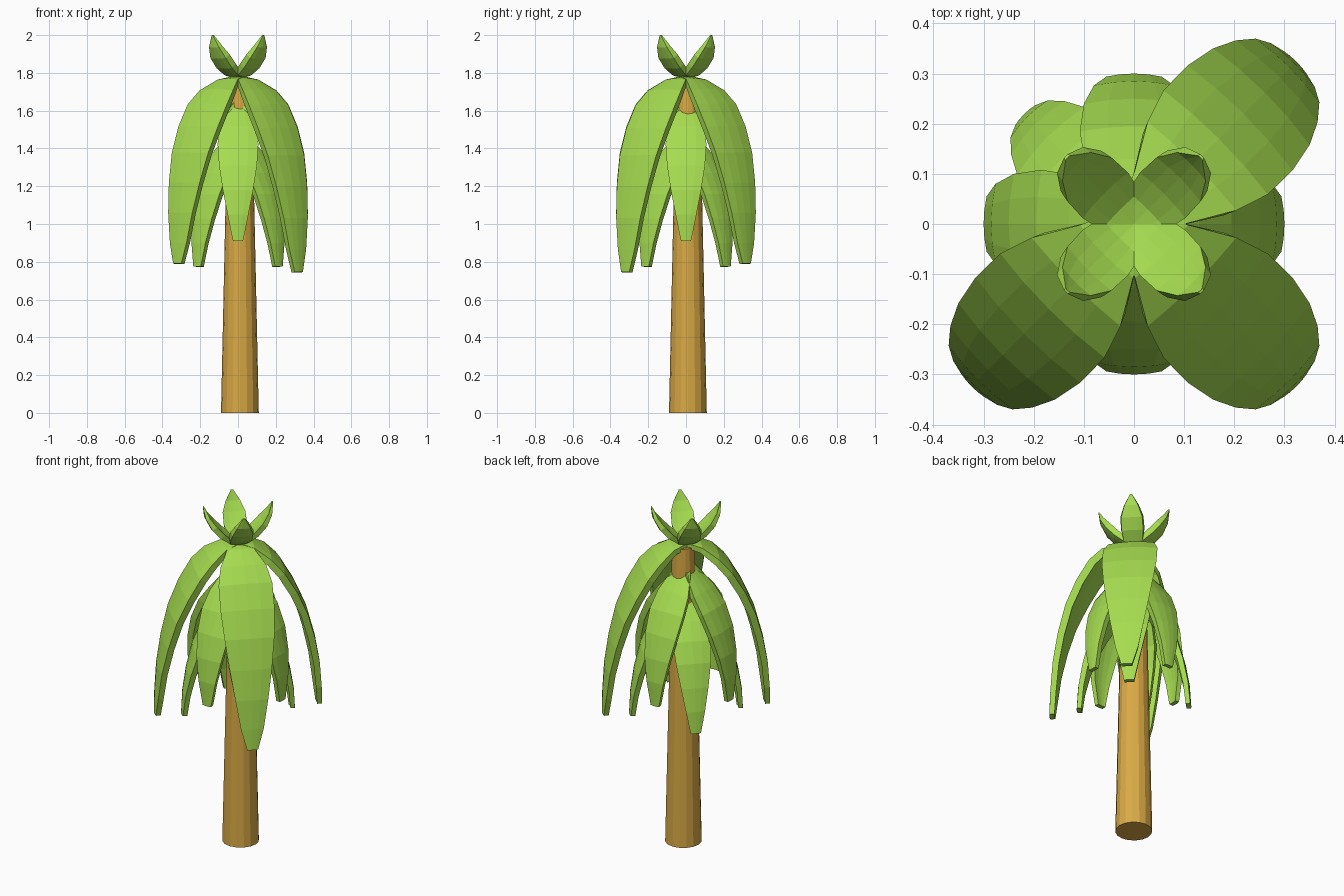
import bpy, bmesh, math
from mathutils import Vector, Matrix

if "Cube" in bpy.data.objects:
    bpy.data.objects.remove(bpy.data.objects["Cube"])


def material(name, color):
    m = bpy.data.materials.new(name)
    m.diffuse_color = color
    m.use_nodes = True
    m.node_tree.nodes["Principled BSDF"].inputs["Base Color"].default_value = m.diffuse_color
    return m


green = material("leaf_green", (0.38, 0.72, 0.08, 1))
tan = material("trunk_tan", (0.70, 0.40, 0.06, 1))


def finish(name, bm, mat):
    bmesh.ops.recalc_face_normals(bm, faces=bm.faces)
    me = bpy.data.meshes.new(name)
    bm.to_mesh(me)
    bm.free()
    me.materials.append(mat)
    ob = bpy.data.objects.new(name, me)
    bpy.context.collection.objects.link(ob)
    return ob


def leaf(name, profile, angle, thick, curl, drop=0.0, taper=0.4):
    """Solid blade swept along (radius, height, half width) stations."""
    bm = bmesh.new()
    rot = Matrix.Rotation(math.radians(angle), 3, 'Z')
    across = [-1, -0.5, 0, 0.5, 1]
    rings = []
    last = len(profile) - 1
    widest = max(p[2] for p in profile)
    for i, (r, z, w) in enumerate(profile):
        a, b = profile[max(i - 1, 0)], profile[min(i + 1, last)]
        t = Vector((b[0] - a[0], 0, b[1] - a[1])).normalized()
        n = Vector((-t.z, 0, t.x))
        # lower the tip gradually when drop is given, thin the blade at its ends
        c = Vector((r, 0, z - drop * (i / last) ** 2))
        k = w / widest
        th = thick * (1 - taper * (1 - k))
        top = [c + Vector((0, u * w, 0)) - n * (curl * k * u * u) for u in across]
        low = [c + Vector((0, u * w * 0.92, 0)) - n * (curl * k * u * u + th)
               for u in reversed(across)]
        rings.append([bm.verts.new(rot @ p) for p in top + low])
    m = len(rings[0])
    for p, q in zip(rings, rings[1:]):
        for j in range(m):
            bm.faces.new((p[j], p[(j + 1) % m], q[(j + 1) % m], q[j]))
    bm.faces.new(rings[0])
    bm.faces.new(rings[-1])
    return finish(name, bm, green)


# Tapered trunk
bm = bmesh.new()
bmesh.ops.create_cone(bm, cap_ends=True, segments=16, radius1=0.1, radius2=0.062,
                      depth=1.76, matrix=Matrix.Translation((0.01, 0.01, 0.88)))
finish("trunk", bm, tan)

# Large drooping leaves on three diagonals
outer = [(-0.02, 1.79, 0.03), (0.08, 1.77, 0.075), (0.17, 1.715, 0.125), (0.24, 1.64, 0.147),
         (0.31, 1.52, 0.148), (0.37, 1.38, 0.136), (0.412, 1.22, 0.115), (0.44, 1.06, 0.09),
         (0.453, 0.90, 0.062), (0.458, 0.79, 0.03)]
for name, ang, drop in (("right_back", 45, 0.0), ("left_front", 225, 0.0), ("right_front", 315, 0.045)):
    leaf("outer_leaf_" + name, outer, ang, 0.04, 0.012, drop)

# Middle leaves facing front, back, left and right
middle = [(0.0, 1.68, 0.03), (0.07, 1.59, 0.07), (0.13, 1.52, 0.098), (0.195, 1.43, 0.108),
          (0.25, 1.31, 0.10), (0.285, 1.18, 0.08), (0.30, 1.05, 0.055), (0.297, 0.91, 0.027)]
for name, ang in (("right", 0), ("back", 90), ("left", 180), ("front", 270)):
    leaf("middle_leaf_" + name, middle, ang, 0.035, 0.012)

# Low leaves on all four diagonals
low = [(0.0, 1.53, 0.03), (0.07, 1.43, 0.07), (0.13, 1.36, 0.098), (0.195, 1.27, 0.106),
       (0.245, 1.16, 0.095), (0.28, 1.03, 0.075), (0.302, 0.90, 0.052), (0.31, 0.775, 0.028)]
for i in range(4):
    leaf(f"low_leaf_{i + 1}", low, 45 + 90 * i, 0.035, 0.012)

# Small upright crown leaves with pointed tips
crown = [(-0.01, 1.79, 0.045), (0.04, 1.808, 0.055), (0.085, 1.845, 0.064),
         (0.13, 1.895, 0.062), (0.165, 1.945, 0.04), (0.187, 2.0, 0.006)]
for i in range(4):
    leaf(f"crown_leaf_{i + 1}", crown, 45 + 90 * i, 0.032, -0.006, 0.0, 0.9)
